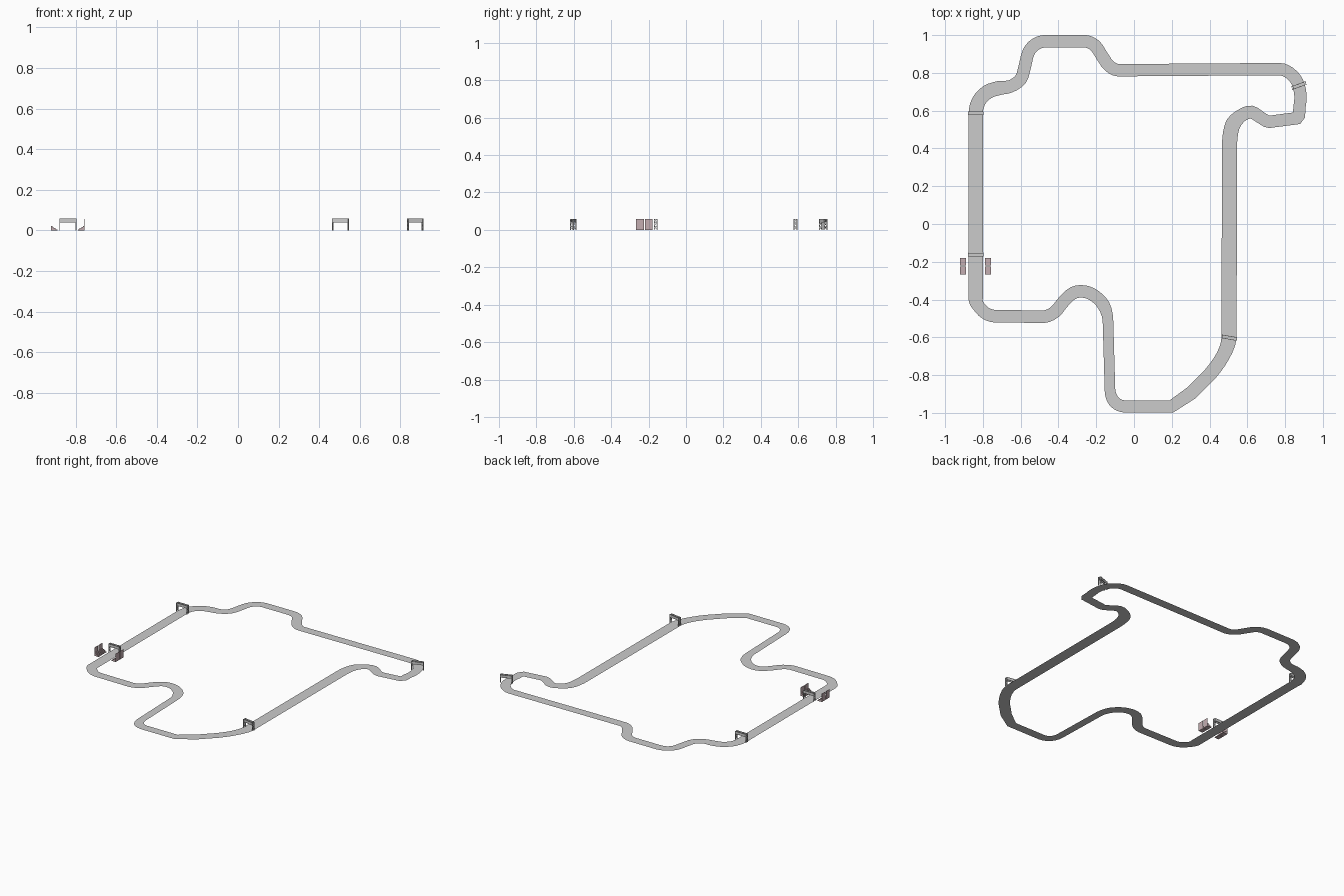
import bpy, bmesh
from math import radians
from mathutils import Vector, Matrix

if "Cube" in bpy.data.objects:
    bpy.data.objects.remove(bpy.data.objects["Cube"])

# Track centre line in sections: (road width, points)
SECTIONS = [
    (.075, [(-.838, -.40), (-.838, .586), (-.822, .65), (-.777, .698), (-.717, .719)]),
    (.066, [(-.653, .729), (-.6, .767), (-.579, .83), (-.558, .91), (-.521, .952),
            (-.468, .968), (-.262, .968), (-.209, .947), (-.172, .894), (-.132, .838)]),
    (.065, [(-.082, .814), (.77, .82), (.823, .80), (.865, .751), (.881, .682),
            (.876, .618), (.862, .56), (.717, .541), (.669, .565)]),
    (.068, [(.622, .592), (.574, .578)]),
    (.080, [(.529, .536), (.512, .485), (.506, .416), (.503, -.602)]),
    (.072, [(.471, -.698), (.4, -.798), (.304, -.894)]),
    (.064, [(.198, -.966), (-.05, -.966), (-.103, -.942)]),
    (.056, [(-.127, -.883), (-.138, -.507)]),
    (.066, [(-.161, -.43), (-.209, -.38), (-.262, -.358), (-.32, -.364), (-.373, -.411),
            (-.421, -.467), (-.479, -.491), (-.738, -.488), (-.786, -.472), (-.825, -.432)]),
]


def finish(bm, name, material=None, matrix=None):
    me = bpy.data.meshes.new(name)
    bm.to_mesh(me)
    bm.free()
    ob = bpy.data.objects.new(name, me)
    bpy.context.collection.objects.link(ob)
    if material:
        me.materials.append(material)
    if matrix:
        ob.matrix_world = matrix
    return ob


def box(bm, lo, hi):
    lo, hi = Vector(lo), Vector(hi)
    m = Matrix.Translation((lo + hi) / 2) @ Matrix.Diagonal((*(hi - lo), 1))
    bmesh.ops.create_cube(bm, size=1, matrix=m)


def bar(bm, a, b, t):
    a, b = Vector(a), Vector(b)
    d = b - a
    m = (Matrix.Translation((a + b) / 2) @ d.to_track_quat('Z', 'Y').to_matrix().to_4x4()
         @ Matrix.Diagonal((t, t, d.length, 1)))
    bmesh.ops.create_cube(bm, size=1, matrix=m)


# Road ribbon: Hermite curves through the bends, straight lines elsewhere
def build_track():
    ctrl = [(Vector(p), w) for w, pts in SECTIONS for p in pts]
    n = len(ctrl)
    tang = [(ctrl[(i + 1) % n][0] - ctrl[i - 1][0]).normalized() for i in range(n)]
    path = []
    for i in range(n):
        (p, w0), (q, w1) = ctrl[i], ctrl[(i + 1) % n]
        length = (q - p).length
        steps = 1 if length > .125 else 3
        m0, m1 = tang[i] * length, tang[(i + 1) % n] * length
        for k in range(steps):
            t = k / steps
            pos = (p * (2*t**3 - 3*t**2 + 1) + m0 * (t**3 - 2*t**2 + t)
                   + q * (3*t**2 - 2*t**3) + m1 * (t**3 - t**2))
            path.append((pos, w0 + (w1 - w0) * t))
    bm = bmesh.new()
    n = len(path)
    rows = []
    for i, (p, w) in enumerate(path):
        d0 = (p - path[i - 1][0]).normalized()
        d1 = (path[(i + 1) % n][0] - p).normalized()
        d = (d0 + d1).normalized()
        side = Vector((-d.y, d.x)) * (w / 2 / max(d.dot(d1), .7))
        rows.append([bm.verts.new((*(p + s * side), .001)) for s in (1, -1)])
    for i in range(n):
        a, b = rows[i], rows[(i + 1) % n]
        bm.faces.new((a[0], a[1], b[1], b[0]))
    finish(bm, "race_track")


# Truss gantry spanning the road
def build_gate(name, x, y, angle, width=.08):
    bm = bmesh.new()
    h, d, top, low = width / 2, .008, .0575, .041
    for sx in (-h, h):
        for sy in (-d, d):
            bar(bm, (sx, sy, 0), (sx, sy, .059), .004)
        for z in (.02, low, top):
            bar(bm, (sx, -d, z), (sx, d, z), .003)
        for z0, z1 in ((.002, .02), (.02, low), (low, top)):
            bar(bm, (sx, -d, z0), (sx, d, z1), .002)
            bar(bm, (sx, d, z0), (sx, -d, z1), .002)
    for sy in (-d, d):
        for z in (low, top):
            bar(bm, (-h, sy, z), (h, sy, z), .003)
        box(bm, (-h, sy - .0007, low), (h, sy + .0007, top))
    finish(bm, name, None, Matrix.Translation((x, y, 0)) @ Matrix.Rotation(radians(angle), 4, 'Z'))


# Stepped grandstand with a tall back wall, facing +x
def build_stand(name, x, y, facing, material):
    bm = bmesh.new()
    hw = .0205
    box(bm, (0, -hw, 0), (.0015, hw, .057))
    steps = 5
    for i in range(steps):
        x0 = .0015 + i * .0062
        box(bm, (x0, -hw, 0), (x0 + .0062, hw, .021 - i * .004))
    finish(bm, name, material,
           Matrix.Translation((x, y, 0)) @ Matrix.Rotation(0 if facing > 0 else radians(180), 4, 'Z'))


build_track()
build_gate("start_gate", -.838, -.162, 0)
build_gate("first_corner_gate", -.838, .586, 0)
build_gate("hairpin_gate", .873, .733, 20, .076)
build_gate("final_curve_gate", .505, -.602, -10, .077)

seat_mat = bpy.data.materials.new("stand_rose")
seat_mat.diffuse_color = (.55, .42, .44, 1)
seat_mat.use_nodes = True
seat_mat.node_tree.nodes["Principled BSDF"].inputs["Base Color"].default_value = seat_mat.diffuse_color
for sx, sname, facing in ((-.922, "left", 1), (-.757, "right", -1)):
    for sy, part in ((-.2, "rear"), (-.246, "front")):
        build_stand(f"grandstand_{sname}_{part}", sx, sy, facing, seat_mat)
